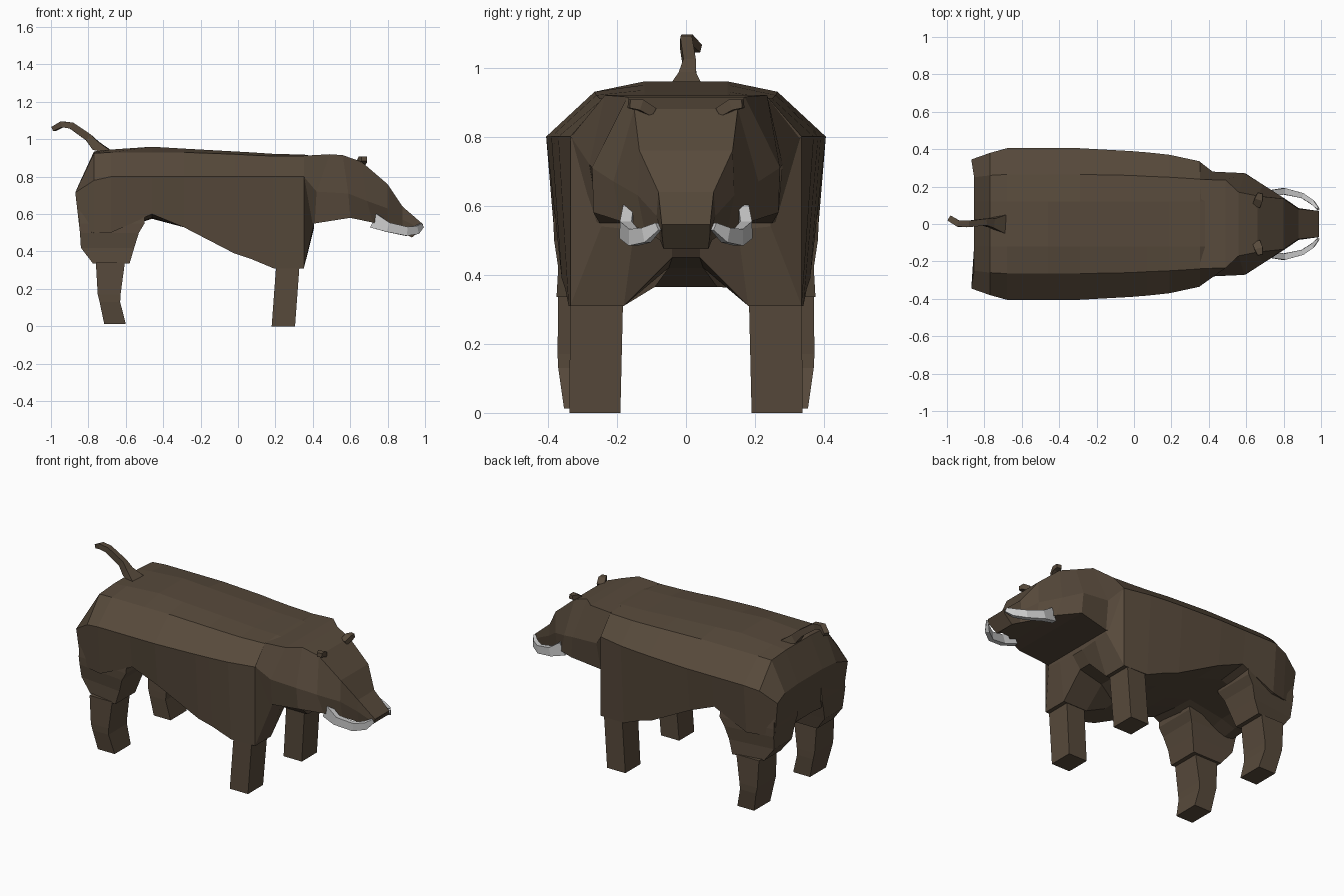
import bpy, bmesh
from mathutils import Vector

brown = bpy.data.materials.new("brown_hide")
brown.diffuse_color = (0.096, 0.068, 0.044, 1)


def loft(name, rings, mirror=False, mat=brown):
    """Skin a list of equal-length point loops and cap both ends."""
    bm = bmesh.new()
    loops = [[bm.verts.new(p) for p in r] for r in rings]
    n = len(loops[0])
    for a, b in zip(loops, loops[1:]):
        for i in range(n):
            j = (i + 1) % n
            bm.faces.new((a[i], a[j], b[j], b[i]))
    bm.faces.new(loops[0])
    bm.faces.new(loops[-1])
    bmesh.ops.recalc_face_normals(bm, faces=bm.faces)
    me = bpy.data.meshes.new(name)
    bm.to_mesh(me)
    bm.free()
    ob = bpy.data.objects.new(name, me)
    bpy.context.collection.objects.link(ob)
    if mat:
        me.materials.append(mat)
    if mirror:
        m = ob.modifiers.new("mirror", 'MIRROR')
        m.use_axis = (False, True, False)
        m.use_mirror_merge = False
    return ob


def symmetric(half):
    return half + [(x, -y, z) for x, y, z in reversed(half)]


def box_rings(levels, taper=0.0):
    """Each level: z, x0, x1, y0, y1; taper narrows the outer rear edge."""
    return [[(x0, y0, z), (x1, y0, z), (x1, y1, z), (x0, y1 - taper, z)]
            for z, x0, x1, y0, y1 in levels]


def tube_rings(path):
    """Four-sided tube; each path entry: x, y, z, half width, half height."""
    pts = [Vector(p[:3]) for p in path]
    rings = []
    for i, p in enumerate(pts):
        t = (pts[min(i + 1, len(pts) - 1)] - pts[max(i - 1, 0)]).normalized()
        side = t.cross(Vector((0, 0, 1))).normalized()
        up = side.cross(t)
        w, h = path[i][3:]
        rings.append([p + side * w * a + up * h * b
                      for a, b in ((1, 1), (-1, 1), (-1, -1), (1, -1))])
    return rings


# Torso: x, top y/z, ridge y/z, flank y/z, lower y/z, inner y/z, belly y/z
torso = [
    (-.86, .12, .75, .25, .74, .345, .715, .335, .52, .18, .49, .06, .50),
    (-.77, .12, .935, .26, .925, .38, .78, .36, .50, .19, .48, .06, .50),
    (-.68, .12, .945, .265, .93, .405, .80, .38, .50, .20, .50, .06, .53),
    (-.46, .12, .96, .265, .93, .405, .80, .38, .60, .20, .58, .07, .575),
    (-.29, .12, .95, .265, .93, .405, .80, .375, .53, .20, .53, .08, .53),
    (-.02, .12, .935, .26, .92, .39, .80, .36, .39, .18, .39, .09, .39),
    (.07, .12, .93, .255, .915, .383, .80, .35, .36, .16, .36, .09, .365),
    (.19, .12, .922, .25, .91, .37, .80, .34, .31, .18, .31, .05, .42),
    (.352, .12, .918, .24, .91, .335, .80, .335, .31, .18, .31, .04, .45),
    (.405, .12, .91, .20, .88, .25, .76, .245, .54, .15, .53, .04, .52),
]
body = [symmetric([(s[0], s[i], s[i + 1]) for i in range(1, 13, 2)])
        for s in torso]
# Lean the rump so it slopes inward below the flank corner
body[0] = [(-.87 + max(0, .71 - z) * .12 + (.015 if abs(y) < .3 else 0), y, z)
           for x, y, z in body[0]]
loft("torso", body)

# Neck and head: top x/y/z, cheek x/y/z, jaw x/y/z
head = [
    (.352, .238, .912, .352, .333, .80, .352, .29, .56),
    (.49, .235, .92, .42, .28, .72, .41, .25, .55),
    (.56, .17, .915, .59, .272, .71, .60, .268, .58),
    (.66, .15, .88, .69, .21, .67, .72, .19, .555),
    (.80, .135, .76, .80, .14, .63, .80, .12, .53),
    (.88, .08, .64, .88, .085, .57, .88, .075, .50),
    (.99, .07, .545, .985, .07, .52, .93, .065, .475),
]
loft("head", [symmetric([h[0:3], h[3:6], h[6:9]]) for h in head])

# Hind thighs and lower legs
loft("hind_thigh", box_rings([
    (.66, -.845, -.50, .12, .375), (.55, -.85, -.50, .12, .384),
    (.50, -.845, -.53, .14, .382), (.42, -.84, -.555, .16, .37),
    (.335, -.775, -.58, .18, .375)], taper=.035), mirror=True)
loft("hind_leg", box_rings([
    (.34, -.76, -.605, .195, .37), (.17, -.75, -.628, .19, .372),
    (.13, -.74, -.63, .19, .37), (.012, -.715, -.60, .195, .353)]), mirror=True)

# Front legs
loft("front_leg", box_rings([(.34, .205, .33, .182, .335),
                             (0, .18, .305, .19, .338)]), mirror=True)

# Tusks
loft("tusk", tube_rings([
    (.725, .165, .565, .015, .04), (.80, .175, .53, .017, .026),
    (.90, .152, .508, .014, .024), (.955, .115, .515, .012, .022),
    (.985, .08, .54, .006, .012)]), mirror=True, mat=None)

# Ears
loft("ear", tube_rings([
    (.655, .10, .87, .022, .014), (.668, .135, .892, .022, .016),
    (.675, .165, .895, .014, .012)]), mirror=True)

# Tail
loft("tail", tube_rings([
    (-.69, 0, .935, .05, .01), (-.76, .005, .965, .025, .026),
    (-.80, .01, 1.01, .018, .02), (-.89, 0, 1.073, .017, .018),
    (-.94, .002, 1.08, .017, .016), (-.985, .03, 1.055, .016, .012)]))
